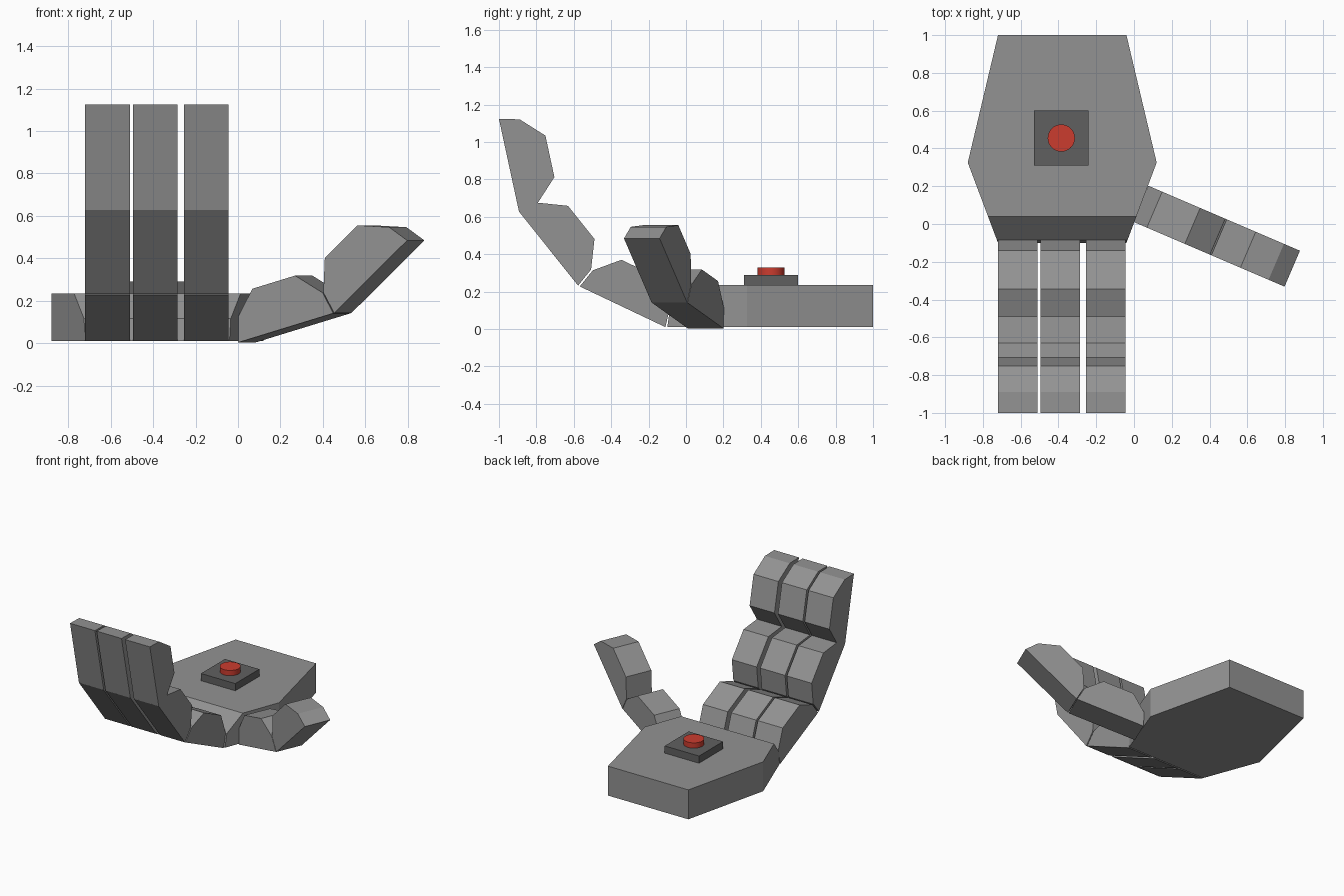
import bpy, bmesh, math
from mathutils import Vector

if "Cube" in bpy.data.objects:
    bpy.data.objects.remove(bpy.data.objects["Cube"])


def material(name, rgb):
    m = bpy.data.materials.new(name)
    m.diffuse_color = (*rgb, 1.0)
    m.use_nodes = True
    m.node_tree.nodes["Principled BSDF"].inputs["Base Color"].default_value = m.diffuse_color
    return m


GREY = material("metal grey", (0.29, 0.29, 0.29))
DARK = material("dark grey", (0.117, 0.117, 0.117))
RED = material("button red", (0.60, 0.045, 0.028))


def finish(name, bm, mat):
    bmesh.ops.recalc_face_normals(bm, faces=bm.faces)
    me = bpy.data.meshes.new(name)
    bm.to_mesh(me)
    bm.free()
    me.materials.append(mat)
    ob = bpy.data.objects.new(name, me)
    bpy.context.collection.objects.link(ob)
    return ob


def extrude_profile(name, points, offset, mat):
    """Solid made by sweeping a closed polygon along an offset."""
    bm = bmesh.new()
    face = bm.faces.new([bm.verts.new(p) for p in points])
    geom = bmesh.ops.extrude_face_region(bm, geom=[face])["geom"]
    bmesh.ops.translate(bm, vec=offset,
                        verts=[v for v in geom if isinstance(v, bmesh.types.BMVert)])
    return finish(name, bm, mat)


# Finger bone outline: (along the back, depth towards the inside of the hand)
BONE = [(0, 0), (0.507, 0), (0.481, 0.108), (0.367, 0.224), (0.140, 0.224), (0.024, 0.108)]


def digit(name, base, heading, side, joints):
    """Chain of bones; joints are (distance, height) hinges along the heading."""
    for i, (a, b) in enumerate(zip(joints, joints[1:]), 1):
        u = (Vector(b) - Vector(a)).normalized()
        n = Vector((-u.y, u.x))
        pts = []
        for s, d in BONE:
            q = Vector(a) + u * s + n * d
            pts.append(Vector(base) + Vector(heading) * q.x + Vector((0, 0, q.y)))
        extrude_profile(f"{name}_bone_{i}", pts, Vector(side), GREY)


# Palm: hexagonal slab with the knuckle edge cut back
CX = -0.38
plan = [(0.34, 1.0), (0.50, 0.325), (0.34, -0.10)]
outline = [(CX + x, y, 0.01) for x, y in plan] + [(CX - x, y, 0.01) for x, y in reversed(plan)]
palm = extrude_profile("palm", outline, Vector((0, 0, 0.225)), GREY)
bm = bmesh.new()
bm.from_mesh(palm.data)
for p, q in (((-0.10, 0.01), (-0.085, 0.115)), ((-0.085, 0.115), (0.04, 0.235))):
    normal = Vector((0, -(q[1] - p[1]), q[0] - p[0]))
    cut = bmesh.ops.bisect_plane(bm, geom=bm.verts[:] + bm.edges[:] + bm.faces[:],
                                 plane_co=(0, p[0], p[1]), plane_no=normal,
                                 dist=1e-5, clear_outer=True)
    edges = [e for e in bm.edges if e.is_boundary]
    if edges:
        bmesh.ops.holes_fill(bm, edges=edges)
bmesh.ops.recalc_face_normals(bm, faces=bm.faces)
bm.to_mesh(palm.data)
bm.free()

# Three curled fingers
finger_joints = [(0.11, 0.01), (0.577, 0.232), (0.893, 0.628), (1.0, 1.123)]
for name, x in (("outer_finger", -0.72), ("middle_finger", -0.495), ("inner_finger", -0.255)):
    digit(name, (x, 0, 0), (0, -1, 0), (0.21, 0, 0), finger_joints)

# Thumb, splayed outwards
ang = math.radians(-23.2)
heading = (math.cos(ang), math.sin(ang), 0)
side = (-0.207 * math.sin(ang), 0.207 * math.cos(ang), 0)
digit("thumb", (0.0, 0.01, 0.003), heading, side, [(0, 0), (0.493, 0.139), (0.867, 0.481)])

# Button plate and button
BX, BY = -0.385, 0.455
plate = [(BX + sx * 0.145, BY + sy * 0.145, 0.235) for sx, sy in ((-1, -1), (1, -1), (1, 1), (-1, 1))]
extrude_profile("button_plate", plate, Vector((0, 0, 0.055)), DARK)
bpy.ops.mesh.primitive_cylinder_add(vertices=32, radius=0.072, depth=0.04, location=(BX, BY, 0.31))
button = bpy.context.object
button.name = "button"
button.data.materials.append(RED)
bpy.ops.object.shade_smooth_by_angle(angle=math.radians(30))
